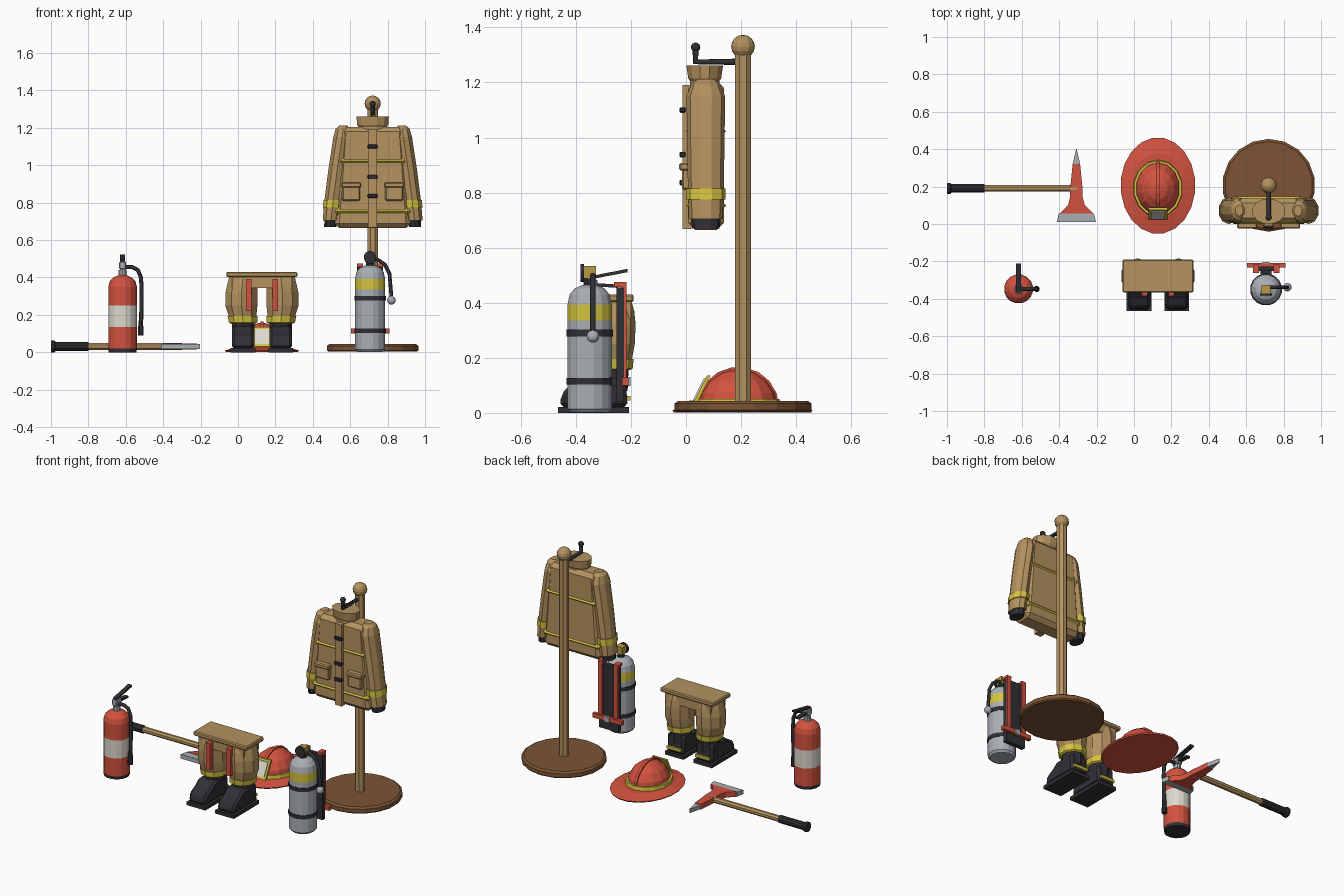
import bpy, bmesh, math
from mathutils import Vector

if "Cube" in bpy.data.objects:
    bpy.data.objects.remove(bpy.data.objects["Cube"])


def material(name, *rgb):
    m = bpy.data.materials.new(name)
    m.use_nodes = True
    m.diffuse_color = (*rgb, 1)
    m.node_tree.nodes["Principled BSDF"].inputs["Base Color"].default_value = (*rgb, 1)
    return m


TAN = material("tan canvas", 0.46, 0.29, 0.115)
YELLOW = material("reflective yellow", 0.66, 0.55, 0.05)
BLACK = material("black rubber", 0.03, 0.03, 0.036)
RED = material("red paint", 0.65, 0.085, 0.05)
GREY = material("grey metal", 0.40, 0.43, 0.46)
WHITE = material("off white", 0.72, 0.69, 0.62)
BROWN = material("dark wood", 0.20, 0.088, 0.036)
BRASS = material("brass", 0.48, 0.32, 0.06)


def finish(name, bm, mats, bevel=0):
    bmesh.ops.recalc_face_normals(bm, faces=bm.faces[:])
    me = bpy.data.meshes.new(name)
    bm.to_mesh(me)
    bm.free()
    for m in mats:
        me.materials.append(m)
    ob = bpy.data.objects.new(name, me)
    bpy.context.collection.objects.link(ob)
    if bevel:
        mod = ob.modifiers.new("bevel", "BEVEL")
        mod.width, mod.segments = bevel, 1
    return ob


def loft(name, x, y, rings, mats, n=16, axis="z", turn=0.5):
    """Rings are (height, rx, ry, shift x); mats gives one material per segment."""
    bm, loops = bmesh.new(), []
    mats = mats if isinstance(mats, list) else [mats] * (len(rings) - 1)
    used = list(dict.fromkeys(mats))
    for h, rx, ry, dx in rings:
        ang = [(i + turn) * math.tau / n for i in range(n)]
        loops.append([bm.verts.new((x + dx + rx * math.cos(a), y + ry * math.sin(a), h)) for a in ang])
    for a, b, m in zip(loops, loops[1:], mats):
        for i in range(n):
            j = (i + 1) % n
            bm.faces.new((a[i], a[j], b[j], b[i])).material_index = used.index(m)
    bm.faces.new(loops[0]).material_index = used.index(mats[0])
    bm.faces.new(loops[-1]).material_index = used.index(mats[-1])
    for v in bm.verts:
        if axis == "y":
            v.co = (v.co.x, v.co.z, v.co.y)
        elif axis == "x":
            v.co = (v.co.z, v.co.x, v.co.y)
    return finish(name, bm, used)


def lathe(name, x, y, profile, mats, n=16, axis="z"):
    return loft(name, x, y, [(h, r, r, 0) for r, h in profile], mats, n, axis)


def prism(name, pts, lo, hi, mat, axis="x", bevel=0):
    place = {"x": lambda a, b, t: (t, a, b), "y": lambda a, b, t: (a, t, b),
             "z": lambda a, b, t: (a, b, t)}[axis]
    bm = bmesh.new()
    ends = [[bm.verts.new(place(a, b, t)) for a, b in pts] for t in (lo, hi)]
    for e in ends:
        bm.faces.new(e)
    for i in range(len(pts)):
        j = (i + 1) % len(pts)
        bm.faces.new((ends[0][i], ends[0][j], ends[1][j], ends[1][i]))
    return finish(name, bm, [mat], bevel)


def box(name, x, w, y0, y1, z0, z1, mat, bevel=0, top=None):
    """Box centred on x with half width w, or half width top at its upper end."""
    t = w if top is None else top
    return prism(name, [(x - w, z0), (x + w, z0), (x + t, z1), (x - t, z1)], y0, y1, mat, "y", bevel)


def rod(name, pts, r, mat):
    cu = bpy.data.curves.new(name, "CURVE")
    cu.dimensions, cu.bevel_depth, cu.bevel_resolution, cu.use_fill_caps = "3D", r, 2, True
    sp = cu.splines.new("POLY")
    sp.points.add(len(pts) - 1)
    for p, co in zip(sp.points, pts):
        p.co = (*co, 1)
    cu.materials.append(mat)
    ob = bpy.data.objects.new(name, cu)
    bpy.context.collection.objects.link(ob)
    return ob


def ball(name, x, y, z, r, mat):
    bm = bmesh.new()
    bmesh.ops.create_uvsphere(bm, u_segments=12, v_segments=8, radius=r)
    bmesh.ops.translate(bm, verts=bm.verts[:], vec=Vector((x, y, z)))
    return finish(name, bm, [mat])


# Coat stand
SX, SY = 0.72, 0.207
lathe("stand_base", SX, SY, [(0.24, 0.003), (0.248, 0.01), (0.248, 0.034), (0.235, 0.044)], BROWN, 18)
lathe("stand_pole", SX, SY, [(0.031, 0.04), (0.031, 1.31)], TAN, 8)
ball("stand_finial", SX, SY, 1.33, 0.043, TAN)
rod("stand_hook", [(SX, SY, 1.275), (SX, 0.035, 1.275), (SX, 0.035, 1.325)], 0.012, BLACK)
ball("hook_tip", SX, 0.035, 1.328, 0.017, BLACK)

# Coat
box("coat_body", SX, 0.205, 0.008, 0.138, 0.665, 1.205, TAN, 0.025, 0.165)
loft("coat_collar", SX, 0.068, [(1.17, 0.075, 0.055, 0), (1.205, 0.078, 0.055, 0),
     (1.215, 0.086, 0.062, 0), (1.262, 0.09, 0.069, 0)], TAN, 12)
for z0, z1, w in ((1.003, 1.043, 0.188), (0.735, 0.772, 0.206)):
    box("coat_band", SX, w, 0.0, 0.146, z0, z1, YELLOW, 0.02)
box("coat_placket", SX, 0.024, -0.012, 0.02, 0.668, 1.19, TAN)
for z in (1.10, 0.938, 0.836):
    box("coat_clasp", SX, 0.027, -0.024, 0, z - 0.01, z + 0.01, BLACK, 0.004)
for s in (-1, 1):
    loft("coat_sleeve", SX, 0.072, [
        (0.67, 0.034, 0.05, s * 0.227), (0.705, 0.036, 0.054, s * 0.224),
        (0.705, 0.045, 0.062, s * 0.224), (0.775, 0.049, 0.064, s * 0.215),
        (0.775, 0.054, 0.072, s * 0.215), (0.815, 0.054, 0.072, s * 0.211),
        (0.815, 0.049, 0.065, s * 0.211), (0.98, 0.05, 0.068, s * 0.189),
        (1.15, 0.05, 0.07, s * 0.163), (1.195, 0.042, 0.052, s * 0.158),
        (1.212, 0.022, 0.03, s * 0.157)],
        [BLACK, TAN, TAN, TAN, YELLOW, TAN, TAN, TAN, TAN, TAN], 10)
    box("coat_pocket", SX + s * 0.115, 0.048, -0.015, 0.02, 0.81, 0.895, TAN, 0.006)
    box("pocket_flap", SX + s * 0.115, 0.053, -0.025, 0.02, 0.88, 0.908, TAN, 0.006)

# Fire extinguisher
EX, EY = -0.617, -0.347
lathe("extinguisher_body", EX, EY, [(0.076, 0), (0.078, 0.02), (0.078, 0.135), (0.078, 0.25),
      (0.078, 0.35), (0.07, 0.38), (0.05, 0.4), (0.022, 0.412)],
      [BLACK, RED, WHITE, RED, RED, RED, RED])
lathe("extinguisher_neck", EX, EY, [(0.022, 0.40), (0.022, 0.44), (0.016, 0.44), (0.016, 0.475)], GREY, 10)
box("extinguisher_valve", EX, 0.018, EY - 0.025, EY + 0.025, 0.445, 0.485, GREY, 0.004)
for name, za, zb, end in (("lower_handle", 0.468, 0.46, 0.10), ("upper_lever", 0.487, 0.517, 0.135)):
    prism(name, [(EY - 0.02, za - 0.006), (EY + end, zb - 0.006), (EY + end, zb + 0.006),
                 (EY - 0.02, za + 0.006)], EX - 0.013, EX + 0.013, BLACK)
rod("extinguisher_hose", [(EX, EY, 0.455), (-0.565, EY, 0.455), (-0.535, EY, 0.44), (-0.519, EY, 0.40),
                          (-0.515, EY, 0.34), (-0.518, EY, 0.15)], 0.011, BLACK)
lathe("hose_nozzle", -0.52, EY, [(0.017, 0.09), (0.013, 0.17)], BLACK, 8)

# Air tank
TX, TY = 0.706, -0.35
lathe("tank_body", TX, TY, [(0.07, 0.002), (0.082, 0.015), (0.082, 0.335), (0.082, 0.393),
      (0.074, 0.43), (0.055, 0.452), (0.025, 0.465)], [GREY, GREY, YELLOW, GREY, GREY, GREY])
for z in (0.115, 0.29):
    lathe("tank_strap", TX, TY, [(0.086, z - 0.012), (0.086, z + 0.012)], BLACK)
lathe("tank_neck", TX, TY, [(0.022, 0.455), (0.022, 0.505)], BLACK, 8)
box("tank_valve", TX, 0.024, -0.372, -0.326, 0.488, 0.533, BRASS)
lathe("tank_gauge", TX, 0.508, [(0.034, -0.383), (0.034, -0.371)], BLACK, 12, "y")
rod("tank_hose", [(TX, -0.338, 0.50), (0.745, -0.338, 0.497), (0.785, -0.338, 0.47),
                  (0.81, -0.338, 0.42), (0.82, -0.338, 0.30)], 0.01, BLACK)
ball("hose_mouthpiece", 0.82, -0.338, 0.278, 0.023, GREY)

# Carrying harness behind the tank
box("harness_plate", TX, 0.07, -0.252, -0.226, 0.04, 0.455, BLACK)
box("harness_bracket", TX, 0.03, -0.29, -0.24, 0.10, 0.13, BLACK)
for s in (-1, 1):
    box("harness_strap", TX + s * 0.055, 0.014, -0.236, -0.216, 0.11, 0.47, RED)
    box("strap_top", TX + s * 0.055, 0.016, -0.262, -0.216, 0.458, 0.475, RED)
box("harness_belt", TX, 0.103, -0.232, -0.208, 0.10, 0.128, RED)
box("belt_buckle", TX, 0.018, -0.21, -0.202, 0.097, 0.131, GREY)

# Trousers standing in boots
PX, PY = 0.128, -0.278
box("waistband", PX, 0.19, -0.366, -0.19, 0.402, 0.43, TAN, 0.006)
box("hips", PX, 0.16, -0.355, -0.2, 0.345, 0.41, TAN)
for s in (-1, 1):
    lx = PX + s * 0.101
    loft("trouser_leg", lx, PY, [(0.155, 0.072, 0.074, 0), (0.16, 0.08, 0.084, 0),
         (0.195, 0.084, 0.088, s * 0.003), (0.195, 0.078, 0.082, s * 0.003), (0.25, 0.09, 0.092, s * 0.009),
         (0.32, 0.09, 0.095, s * 0.008), (0.37, 0.084, 0.09, s * 0.003), (0.405, 0.078, 0.08, 0)],
         [YELLOW, YELLOW, TAN, TAN, TAN, TAN, TAN], 10)
    box("hanging_brace", PX + s * 0.071, 0.015, -0.384, -0.355, 0.22, 0.392, RED)
    box("boot_sole", lx, 0.066, -0.464, -0.207, 0, 0.022, BLACK)
    prism("boot_foot", [(-0.457, 0.02), (-0.454, 0.065), (-0.435, 0.088), (-0.40, 0.105), (-0.355, 0.14),
                        (-0.22, 0.14), (-0.212, 0.02)], lx - 0.06, lx + 0.06, BLACK, "x", 0.014)
    loft("boot_shaft", lx, PY, [(0.08, 0.062, 0.066, 0), (0.175, 0.064, 0.07, 0)], BLACK, 10)
    box("boot_heel_stripe", lx, 0.05, -0.215, -0.202, 0.045, 0.062, YELLOW)

# Helmet
HX, HY = 0.128, 0.205
loft("helmet_brim", HX, HY, [(0.002, 0.195, 0.253, 0), (0.01, 0.2, 0.258, 0),
     (0.028, 0.14, 0.175, 0)], RED, 20)
arc = [math.radians(a) for a in (0, 22, 44, 65, 82)]
loft("helmet_dome", HX, HY - 0.015, [(0.02 + 0.138 * math.sin(a), 0.122 * math.cos(a), 0.145 * math.cos(a), 0)
     for a in arc], RED, 14)
loft("helmet_band", HX, HY - 0.015, [(0.022, 0.134, 0.155, 0), (0.05, 0.13, 0.15, 0)], YELLOW, 14)
crest = [math.radians(a) for a in range(0, 181, 20)]
prism("helmet_crest", [(HY - 0.015 + 0.148 * math.cos(a), 0.022 + 0.145 * math.sin(a)) for a in crest],
      HX - 0.009, HX + 0.009, RED)
for name, w, d, z0, z1, m in (("shield_border", 0.05, 0, 0.03, 0.135, YELLOW),
                              ("shield_face", 0.038, -0.006, 0.045, 0.125, WHITE)):
    y = [0.008 + 0.5 * z + d for z in (z0, z1)]
    prism(name, [(y[0], z0), (y[0] + 0.014, z0), (y[1] + 0.014, z1), (y[1], z1)], HX - w, HX + w, m)

# Axe lying on the floor
AX, AY, AZ = -0.308, 0.19, 0.031
lathe("axe_handle", AY, AZ, [(0.019, -0.85), (0.019, -0.30)], TAN, 8, "x")
lathe("axe_grip", AY, AZ, [(0.031, -1.0), (0.031, -0.982), (0.024, -0.975), (0.024, -0.80)], BLACK, 10, "x")
half = [(0.09, 0.055), (0.045, 0.10), (0.033, 0.145), (0.033, 0.19), (0.02, 0.32)]


def mirrored(pts):
    return [(AX + a, b) for a, b in pts] + [(AX - a, b) for a, b in reversed(pts)]


prism("axe_head", mirrored(half), 0.014, 0.048, RED, "z")
prism("axe_edge", mirrored([(0.105, 0.01), (0.094, 0.057)]), 0.017, 0.045, GREY, "z")
prism("axe_spike", mirrored([(0.02, 0.32), (0.002, 0.40)]), 0.018, 0.044, GREY, "z")
